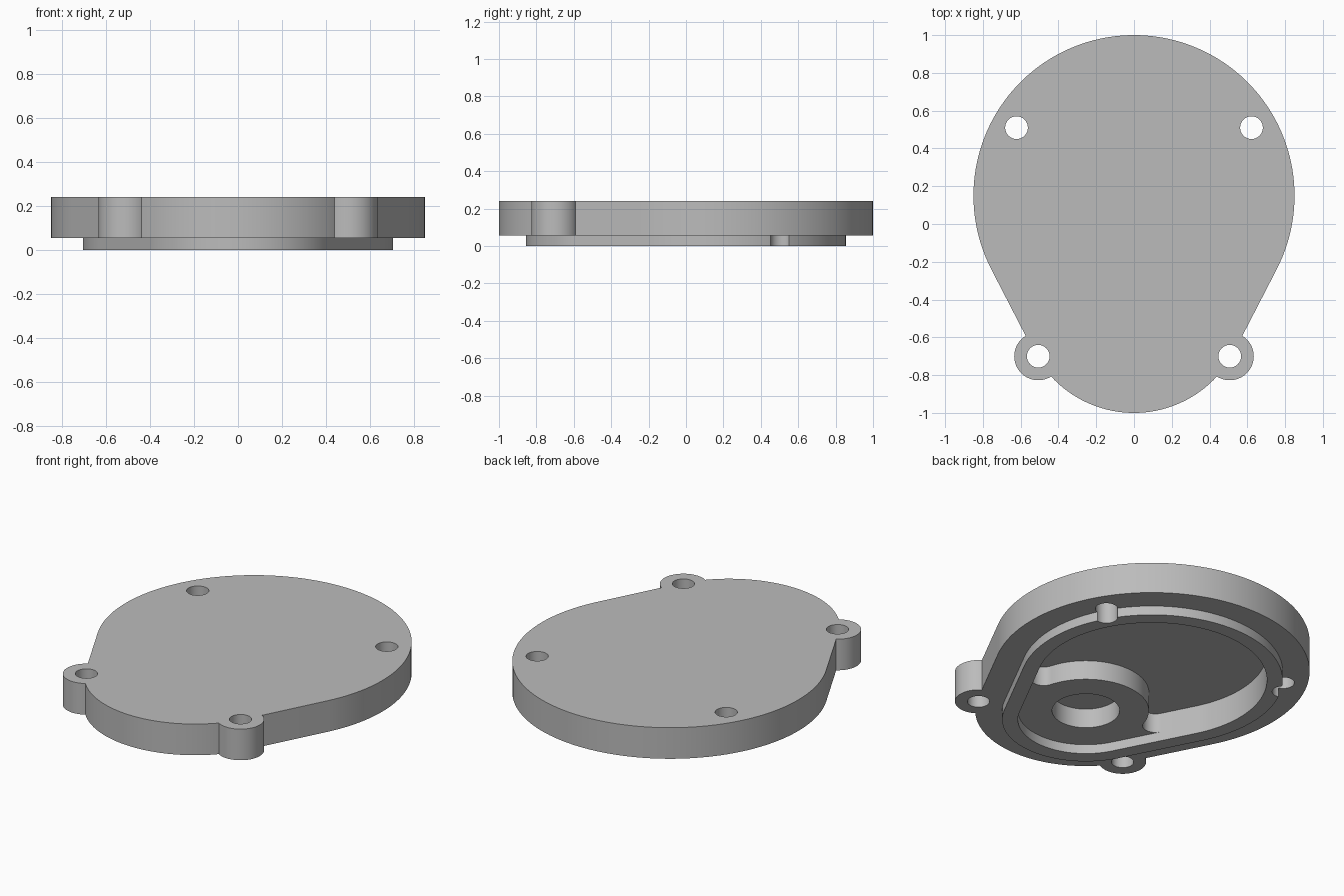
import bpy
import bmesh
from math import asin, atan2, cos, pi, sin, sqrt
from mathutils import Vector

cube = bpy.data.objects.get("Cube")
if cube:
    bpy.data.objects.remove(cube, do_unlink=True)

# Main dimensions
BIG_C, BIG_R = Vector((0, 0.15)), 0.85
END_C, END_R = Vector((0, -0.404)), 0.596
BASE, TOP, FLOOR = 0.055, 0.24, 0.17
LIP_INSET, CAVITY_INSET = 0.145, 0.23
TILT = asin((BIG_R - END_R) / (BIG_C.y - END_C.y))

metal = bpy.data.materials.new("plain grey")
grey = (0.5, 0.5, 0.5, 1)
metal.diffuse_color = grey
metal.use_nodes = True
metal.node_tree.nodes["Principled BSDF"].inputs["Base Color"].default_value = grey


def arc(centre, radius, start, end, steps=64):
    angles = [start + (end - start) * i / steps for i in range(steps + 1)]
    return [centre + radius * Vector((cos(a), sin(a))) for a in angles]


def egg(inset):
    """Two circles joined by their tangent lines."""
    return (arc(BIG_C, BIG_R - inset, -TILT, pi + TILT, 96)
            + arc(END_C, END_R - inset, pi + TILT, 2 * pi - TILT))


def circle(x, y, radius):
    return arc(Vector((x, y)), radius, 0, 2 * pi, 64)[:-1]


def prism(name, outline, low, high):
    bm = bmesh.new()
    face = bm.faces.new([bm.verts.new((p.x, p.y, low)) for p in outline])
    extruded = bmesh.ops.extrude_face_region(bm, geom=[face])["geom"]
    verts = [g for g in extruded if isinstance(g, bmesh.types.BMVert)]
    bmesh.ops.translate(bm, verts=verts, vec=(0, 0, high - low))
    bmesh.ops.recalc_face_normals(bm, faces=bm.faces)
    mesh = bpy.data.meshes.new(name)
    bm.to_mesh(mesh)
    bm.free()
    mesh.materials.append(metal)
    obj = bpy.data.objects.new(name, mesh)
    bpy.context.collection.objects.link(obj)
    return obj


def combine(target, tool, operation):
    mod = target.modifiers.new(tool.name, "BOOLEAN")
    mod.operation, mod.object, mod.solver = operation, tool, "EXACT"
    bpy.context.view_layer.objects.active = target
    bpy.ops.object.modifier_apply(modifier=mod.name)
    bpy.data.objects.remove(tool, do_unlink=True)


def hub_outline(hub_r=0.34, fillet=0.07, bury=0.03):
    """Round hub blended by fillets into the narrow end of the cavity wall."""
    wall = END_R - CAVITY_INSET
    normal = Vector((cos(TILT), -sin(TILT)))
    along = Vector((sin(TILT), cos(TILT)))
    t = sqrt((hub_r + fillet) ** 2 - (wall - fillet) ** 2)
    centre = END_C + along * t + normal * (wall - fillet)
    back = END_C - centre
    contact = atan2(back.y, back.x)
    right = arc(centre, fillet, -TILT, contact if contact < 0 else contact - 2 * pi, 16)
    right.insert(0, right[0] + normal * bury)
    left = [Vector((-p.x, p.y)) for p in reversed(right)]
    meet = atan2(-back.y, -back.x)
    crown = arc(END_C, hub_r, meet, pi - meet)[1:-1]
    end = arc(END_C, wall + bury, pi + TILT, 2 * pi - TILT)
    return right + crown + left + end


# Cover plate, corner lugs and locating lip
cover = prism("cover_plate", egg(0), BASE, TOP)
for side in (-1, 1):
    combine(cover, prism("lug", circle(side * 0.507, -0.7, 0.127), BASE, TOP), "UNION")
combine(cover, prism("lip", egg(LIP_INSET), 0, BASE + 0.05), "UNION")

# Underside cavity with a bored hub
combine(cover, prism("cavity", egg(CAVITY_INSET), -0.1, FLOOR), "DIFFERENCE")
combine(cover, prism("hub", hub_outline(), BASE, FLOOR + 0.03), "UNION")
combine(cover, prism("bore", circle(0, END_C.y, 0.182), -0.1, FLOOR), "DIFFERENCE")

# Screw holes
for x, y in ((0.507, -0.7), (0.622, 0.51)):
    for side in (-1, 1):
        combine(cover, prism("screw_hole", circle(side * x, y, 0.06), -0.1, 0.4), "DIFFERENCE")

bpy.ops.object.select_all(action="DESELECT")
cover.select_set(True)
bpy.context.view_layer.objects.active = cover
bpy.ops.object.shade_smooth_by_angle(angle=pi / 6)
